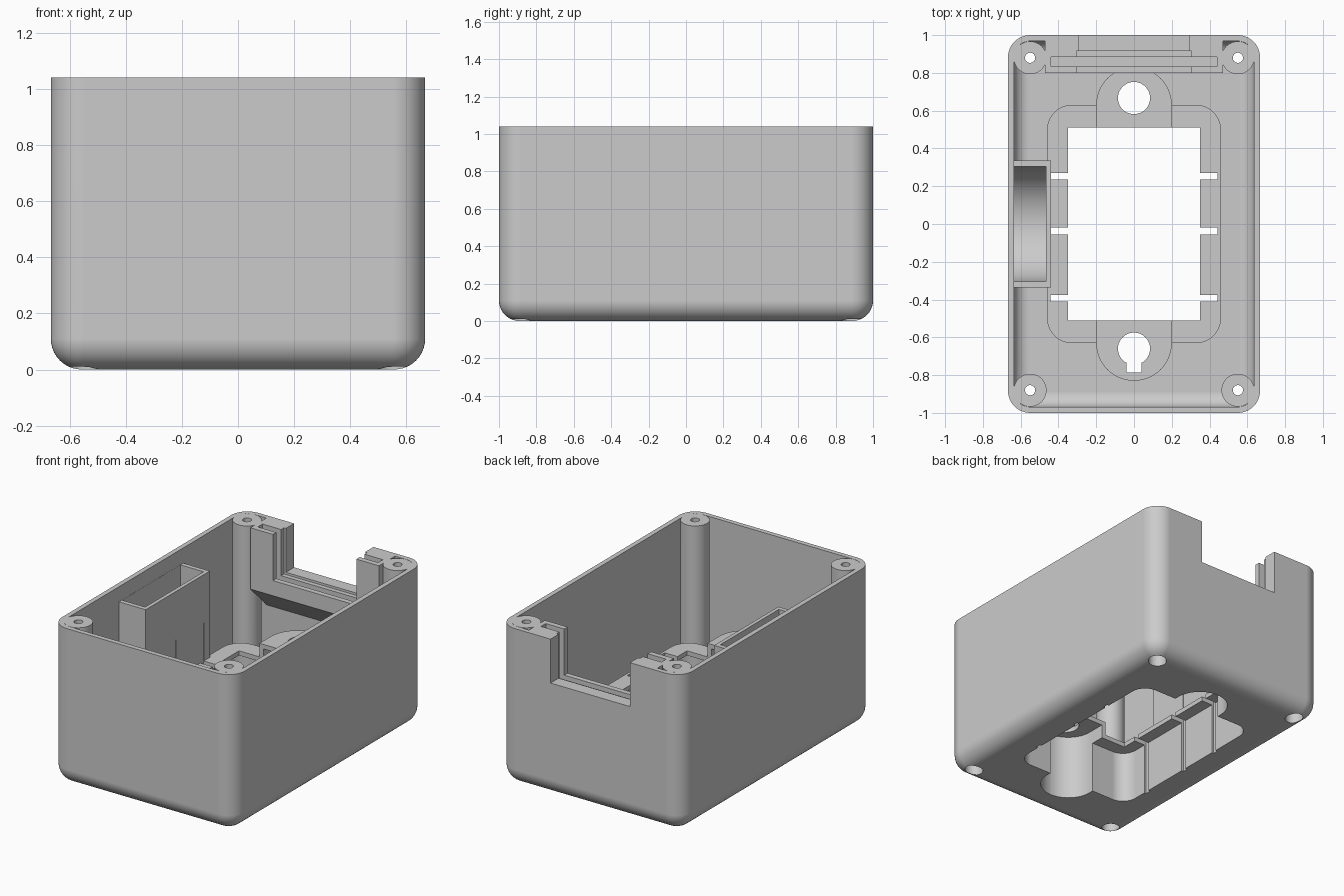
import bpy
import bmesh
from math import sin, cos, pi, radians
from mathutils import Matrix

default_cube = bpy.data.objects.get("Cube")
if default_cube:
    bpy.data.objects.remove(default_cube, do_unlink=True)

grey = bpy.data.materials.new("light grey plastic")
grey.use_nodes = True
tone = (0.6, 0.6, 0.6, 1)
grey.diffuse_color = tone
grey.node_tree.nodes["Principled BSDF"].inputs["Base Color"].default_value = tone


def make_object(name, bm):
    bmesh.ops.recalc_face_normals(bm, faces=bm.faces)
    mesh = bpy.data.meshes.new(name)
    bm.to_mesh(mesh)
    bm.free()
    mesh.materials.append(grey)
    obj = bpy.data.objects.new(name, mesh)
    bpy.context.collection.objects.link(obj)
    return obj


def rounded_loop(hx, hy, r, steps=12):
    points = []
    for k, (sx, sy) in enumerate([(1, 1), (-1, 1), (-1, -1), (1, -1)]):
        for i in range(steps + 1):
            a = (k + i / steps) * pi / 2
            points.append((sx * (hx - r) + r * cos(a), sy * (hy - r) + r * sin(a)))
    return points


def rounded_box(name, hx, hy, r, z0, z1, fillet=0, steps=10):
    """Rounded rectangle column, optionally with a filleted bottom edge."""
    levels = [(0, z0)]
    if fillet:
        angles = [i / steps * pi / 2 for i in range(steps + 1)]
        levels = [(fillet * (1 - sin(a)), z0 + fillet * (1 - cos(a))) for a in angles]
    levels.append((0, z1))
    bm = bmesh.new()
    rings = [[bm.verts.new((x, y, z)) for x, y in rounded_loop(hx - t, hy - t, r - t)]
             for t, z in levels]
    n = len(rings[0])
    for low, high in zip(rings, rings[1:]):
        for i in range(n):
            j = (i + 1) % n
            bm.faces.new((low[i], low[j], high[j], high[i]))
    bm.faces.new(rings[0])
    bm.faces.new(rings[-1])
    return make_object(name, bm)


def box(name, x0, x1, y0, y1, z0, z1):
    bm = bmesh.new()
    size = Matrix.Diagonal((x1 - x0, y1 - y0, z1 - z0, 1))
    place = Matrix.Translation(((x0 + x1) / 2, (y0 + y1) / 2, (z0 + z1) / 2))
    bmesh.ops.create_cube(bm, size=1, matrix=place @ size)
    return make_object(name, bm)


def cylinder(name, centre, r, depth, along_x=False, segments=48):
    bm = bmesh.new()
    turn = Matrix.Rotation(pi / 2, 4, "Y") if along_x else Matrix()
    bmesh.ops.create_cone(bm, cap_ends=True, segments=segments, radius1=r, radius2=r,
                          depth=depth, matrix=Matrix.Translation(centre) @ turn)
    return make_object(name, bm)


def side_prism(name, profile, hx):
    """Extrude a (y, z) profile across x."""
    bm = bmesh.new()
    face = bm.faces.new([bm.verts.new((-hx, y, z)) for y, z in profile])
    new = bmesh.ops.extrude_face_region(bm, geom=[face])["geom"]
    verts = [v for v in new if isinstance(v, bmesh.types.BMVert)]
    bmesh.ops.translate(bm, verts=verts, vec=(2 * hx, 0, 0))
    return make_object(name, bm)


def cut(target, tool):
    mod = target.modifiers.new("cut", "BOOLEAN")
    mod.operation = "DIFFERENCE"
    mod.solver = "EXACT"
    mod.object = tool
    bpy.context.view_layer.objects.active = target
    bpy.ops.object.modifier_apply(modifier=mod.name)
    bpy.data.objects.remove(tool, do_unlink=True)


corners = [(sx * 0.55, sy * 0.88) for sx in (-1, 1) for sy in (-1, 1)]

# Inner space, reduced by every part that stands inside the case
inside = rounded_box("inside", 0.635, 0.968, 0.085, 0.03, 1.3, fillet=0.08)
for x, y in corners:
    cut(inside, cylinder("screw_post", (x, y, 0.7), 0.087, 1.6))
cut(inside, rounded_box("raised_deck", 0.46, 0.63, 0.13, -0.1, 0.37))
cut(inside, rounded_box("raised_lobes", 0.2, 0.83, 0.199, -0.1, 0.46))
cut(inside, box("side_holder", -0.8, -0.44, -0.335, 0.335, -0.1, 0.94))
cut(inside, side_prism("panel_mount",
                       [(0.8, 0.635), (0.8, 1.4), (1.1, 1.4), (1.1, 0.335)], 0.47))

# Case with filleted base
case = rounded_box("enclosure_case", 0.667, 1.0, 0.117, 0, 1.04, fillet=0.11)
cut(case, inside)

# Recess under the base, its window and side slots
cut(case, rounded_box("deck_recess", 0.43, 0.6, 0.1, -0.1, 0.34))
cut(case, rounded_box("lobe_recess", 0.17, 0.8, 0.169, -0.1, 0.43))
cut(case, box("window", -0.35, 0.35, -0.51, 0.51, -0.2, 0.6))
for y in (-0.393, -0.037, 0.253):
    cut(case, box("side_slot", -0.443, 0.443, y - 0.018, y + 0.018, -0.15, 0.62))

# Mounting holes, the front one a keyhole
for y in (-0.66, 0.667):
    cut(case, cylinder("mounting_hole", (0, y, 0.4), 0.085, 0.4))
cut(case, box("keyhole_slot", -0.04, 0.04, -0.785, -0.66, 0.3, 0.55))

# Round-bottomed pocket in the side holder
cut(case, cylinder("pocket_round", (-0.5495, 0, 0.62), 0.305, 0.169, True, 96))
cut(case, box("pocket_top", -0.634, -0.465, -0.305, 0.305, 0.62, 1.0))

# Screw holes with wide sockets from below
for x, y in corners:
    cut(case, cylinder("screw_hole", (x, y, 0.6), 0.027, 1.6, segments=24))
    cut(case, cylinder("screw_socket", (x, y, 0.0), 0.055, 0.3, segments=32))

# Back opening with a stepped frame and a panel groove
cut(case, box("back_notch", -0.29, 0.29, 0.9, 1.1, 0.75, 1.2))
cut(case, box("inner_notch", -0.305, 0.305, 0.7, 0.915, 0.735, 1.2))
cut(case, box("panel_groove", -0.44, 0.44, 0.835, 0.885, 0.7, 1.2))

# Smooth fillets, crisp edges
bpy.ops.object.select_all(action="DESELECT")
case.select_set(True)
bpy.context.view_layer.objects.active = case
bpy.ops.object.shade_smooth_by_angle(angle=radians(30))
weighted = case.modifiers.new("even shading", "WEIGHTED_NORMAL")
weighted.keep_sharp = True
